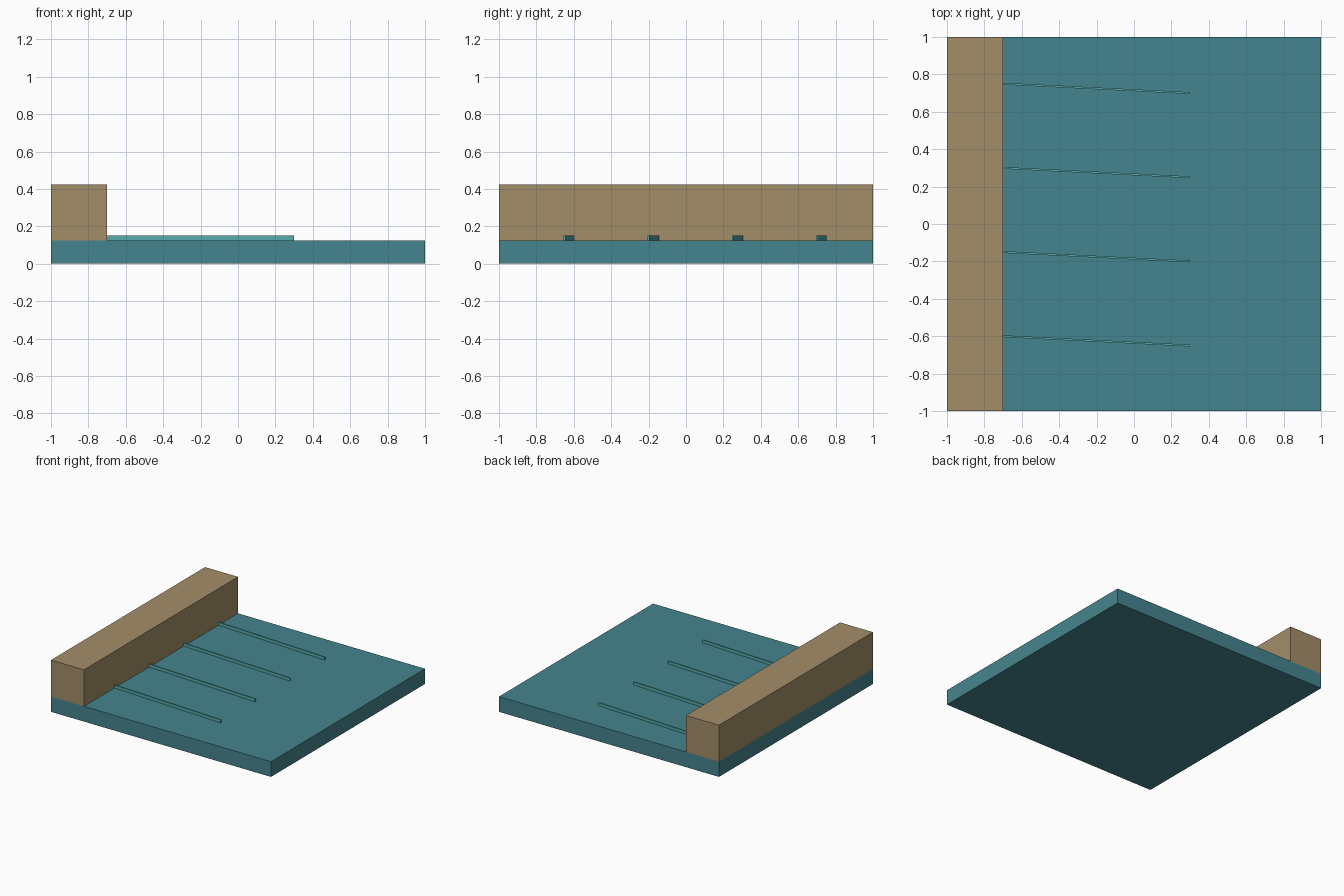
import bpy

if "Cube" in bpy.data.objects:
    bpy.data.objects.remove(bpy.data.objects["Cube"])


def linear(c):
    c /= 255
    return c / 12.92 if c <= 0.04045 else ((c + 0.055) / 1.055) ** 2.4


def material(name, r, g, b):
    m = bpy.data.materials.new(name)
    m.diffuse_color = (linear(r), linear(g), linear(b), 1)
    m.use_nodes = True
    m.node_tree.nodes["Principled BSDF"].inputs["Base Color"].default_value = m.diffuse_color
    return m


teal = material("deep teal", 69, 133, 142)
tan = material("sandy brown", 164, 141, 104)
aqua = material("light teal", 86, 170, 172)


def prism(name, outline, z0, z1, mat):
    """Extrude a counter-clockwise plan outline from z0 to z1."""
    n = len(outline)
    verts = [(x, y, z) for z in (z0, z1) for x, y in outline]
    faces = [tuple(reversed(range(n))), tuple(range(n, 2 * n))]
    faces += [(i, (i + 1) % n, n + (i + 1) % n, n + i) for i in range(n)]
    mesh = bpy.data.meshes.new(name)
    mesh.from_pydata(verts, [], faces)
    mesh.materials.append(mat)
    obj = bpy.data.objects.new(name, mesh)
    bpy.context.collection.objects.link(obj)
    return obj


def rect(x0, x1, y0, y1):
    return [(x0, y0), (x1, y0), (x1, y1), (x0, y1)]


# Square ground slab
prism("base_slab", rect(-1, 1, -1, 1), 0, 0.125, teal)

# Long block along the left edge
prism("edge_block", rect(-1, -0.7, -1, 1), 0.125, 0.425, tan)

# Four thin slanted ribs running out from the block
SLANT, HALF = 0.05, 0.005
for i in range(4):
    y = 0.75 - 0.45 * i
    prism(f"rib_{i + 1}",
          [(-0.7, y - HALF), (0.3, y - SLANT - HALF),
           (0.3, y - SLANT + HALF), (-0.7, y + HALF)],
          0.125, 0.15, aqua)
